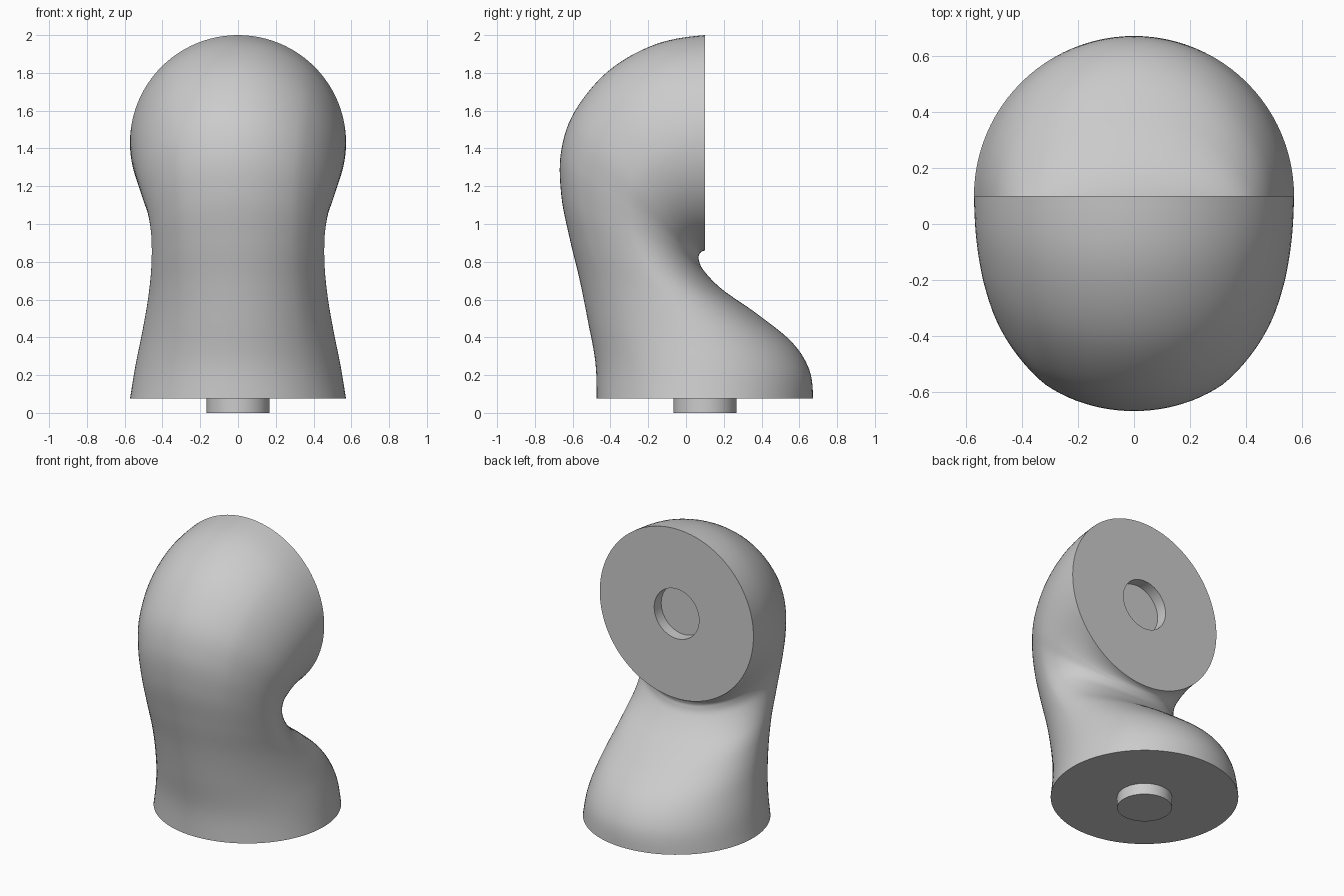
import bpy, bmesh
from math import sin, cos, pi, radians

if "Cube" in bpy.data.objects:
    bpy.data.objects.remove(bpy.data.objects["Cube"])

N = 96        # points around each section
STEPS = 7     # sections between two keys
CREASE = radians(41.25)

# Key sections: outer (y, z), inner (y, z), half width
KEYS = [
    (-0.473, 0.075, 0.672, 0.075, 0.572),
    (-0.480, 0.27, 0.652, 0.23, 0.543),
    (-0.518, 0.48, 0.560, 0.375, 0.507),
    (-0.562, 0.70, 0.375, 0.525, 0.475),
    (-0.615, 0.92, 0.190, 0.655, 0.458),
    (-0.660, 1.15, 0.093, 0.755, 0.460),
    (-0.662, 1.38, 0.068, 0.810, 0.482),
    (-0.590, 1.595, 0.069, 0.835, 0.516),
    (-0.410, 1.811, 0.075, 0.847, 0.546),
    (-0.165, 1.950, 0.086, 0.855, 0.565),
    (0.100, 2.0, 0.100, 0.860, 0.572),
]
# Extra keys past both ends set the end directions
START = (-0.478, -0.12, 0.655, -0.08, 0.602)
END = (0.365, 1.995, 0.115, 0.863, 0.572)


def spline(u):
    """Smooth interpolation through the key sections."""
    i = min(int(u), len(KEYS) - 2)
    f = u - i
    a, b, c, d = ([START] + KEYS + [END])[i:i + 4]
    return [0.5 * (2 * q + (r - p) * f + (2 * p - 5 * q + 4 * r - s) * f * f
                   + (3 * q - p - 3 * r + s) * f ** 3)
            for p, q, r, s in zip(a, b, c, d)]


def section(oy, oz, iy, iz, w, k=0.0):
    """Oval ring from its outer point to its inner point."""
    pts = []
    for j in range(N):
        t = 2 * pi * j / N
        a = min(t, 2 * pi - t)
        g = 1.0
        if CREASE < a < pi / 2:     # flattened shoulder beside the crease
            g -= k * sin(pi * (a - CREASE) / (pi / 2 - CREASE))
        c = cos(t) * g
        pts.append((w * sin(t) * g, (oy + iy) / 2 + c * (oy - iy) / 2,
                    (oz + iz) / 2 + c * (oz - iz) / 2))
    return pts


# Locating peg and bottom plate
R = 0.167
rings = [section(0.1 - R, z, 0.1 + R, z, R) for z in (0.0, 0.075)]

# Bent arm body
total = (len(KEYS) - 1) * STEPS
for n in range(total + 1):
    rings.append(section(*spline(n / STEPS), 0.02 * abs(sin(pi * n / total))))

# Joint plate with its round socket
rings += [section(y, 1.43 + R, y, 1.43 - R, R) for y in (0.1, 0.025)]

bm = bmesh.new()
loops = [[bm.verts.new(p) for p in ring] for ring in rings]
for a, b in zip(loops, loops[1:]):
    for j in range(N):
        k = (j + 1) % N
        bm.faces.new((a[j], a[k], b[k], b[j]))
bm.faces.new(loops[0])
bm.faces.new(loops[-1])
bmesh.ops.recalc_face_normals(bm, faces=bm.faces)
mesh = bpy.data.meshes.new("elbow_link")
bm.to_mesh(mesh)
bm.free()
link = bpy.data.objects.new("elbow_link", mesh)
bpy.context.collection.objects.link(link)
bpy.context.view_layer.objects.active = link
link.select_set(True)
bpy.ops.object.shade_smooth_by_angle(angle=radians(35))
